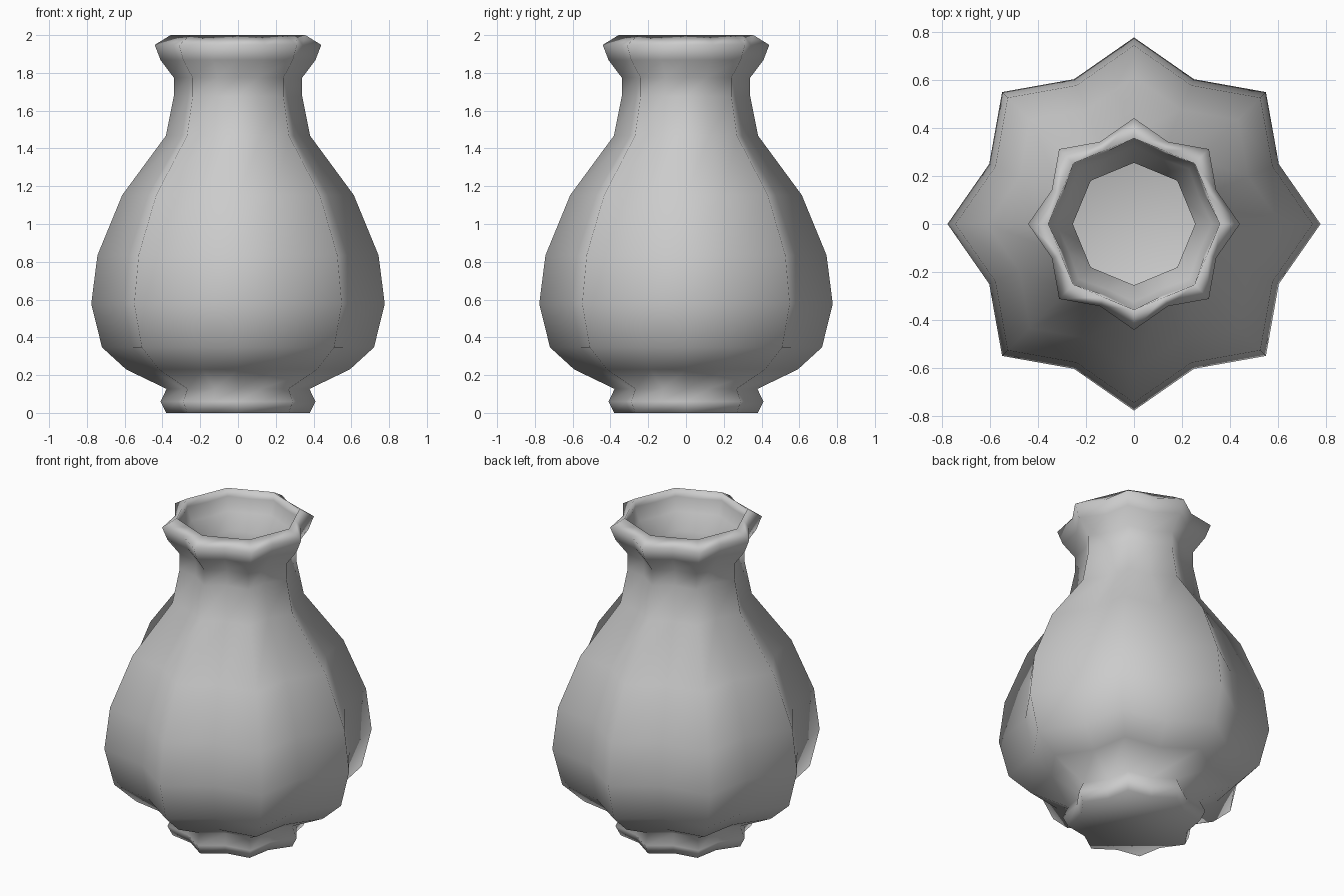
import bpy, bmesh
from math import cos, sin, pi

if "Cube" in bpy.data.objects:
    bpy.data.objects.remove(bpy.data.objects["Cube"])

# Outer profile: ridge radius, height (foot to lip)
OUTER = [(.38, 0), (.41, .06), (.378, .127), (.592, .23), (.72, .347),
         (.777, .577), (.744, .835), (.613, 1.153), (.382, 1.467),
         (.34, 1.675), (.34, 1.775), (.41, 1.868), (.441, 1.948)]
VALLEY = .84          # groove radius relative to ridge radius
RIDGES = 8


def star_ring(bm, ridge, valley, z):
    """Ring alternating between ridge and groove radii."""
    ring = []
    for i in range(RIDGES * 2):
        r = valley if i % 2 else ridge
        a = i * pi / RIDGES
        ring.append(bm.verts.new((r * cos(a), r * sin(a), z)))
    return ring


def bridge(bm, a, b):
    n = len(a)
    for i in range(n):
        j = (i + 1) % n
        bm.faces.new((a[i], a[j], b[j], b[i]))


bm = bmesh.new()
# Outside wall
rings = [star_ring(bm, r, r * VALLEY, z) for r, z in OUTER]
# Octagonal lip
rings.append(star_ring(bm, .357, .357 * cos(pi / RIDGES), 2.0))
# Inside wall, offset from the outside
for r, z in reversed(OUTER[2:]):
    rings.append(star_ring(bm, r - .085, r * VALLEY - .05, z))
for a, b in zip(rings, rings[1:]):
    bridge(bm, a, b)
# Underside and inner floor
bm.faces.new(list(reversed(rings[0])))
bm.faces.new(rings[-1])
bmesh.ops.recalc_face_normals(bm, faces=bm.faces)
for f in bm.faces:
    f.smooth = True

mesh = bpy.data.meshes.new("fluted_vase")
bm.to_mesh(mesh)
bm.free()
vase = bpy.data.objects.new("fluted_vase", mesh)
bpy.context.collection.objects.link(vase)
